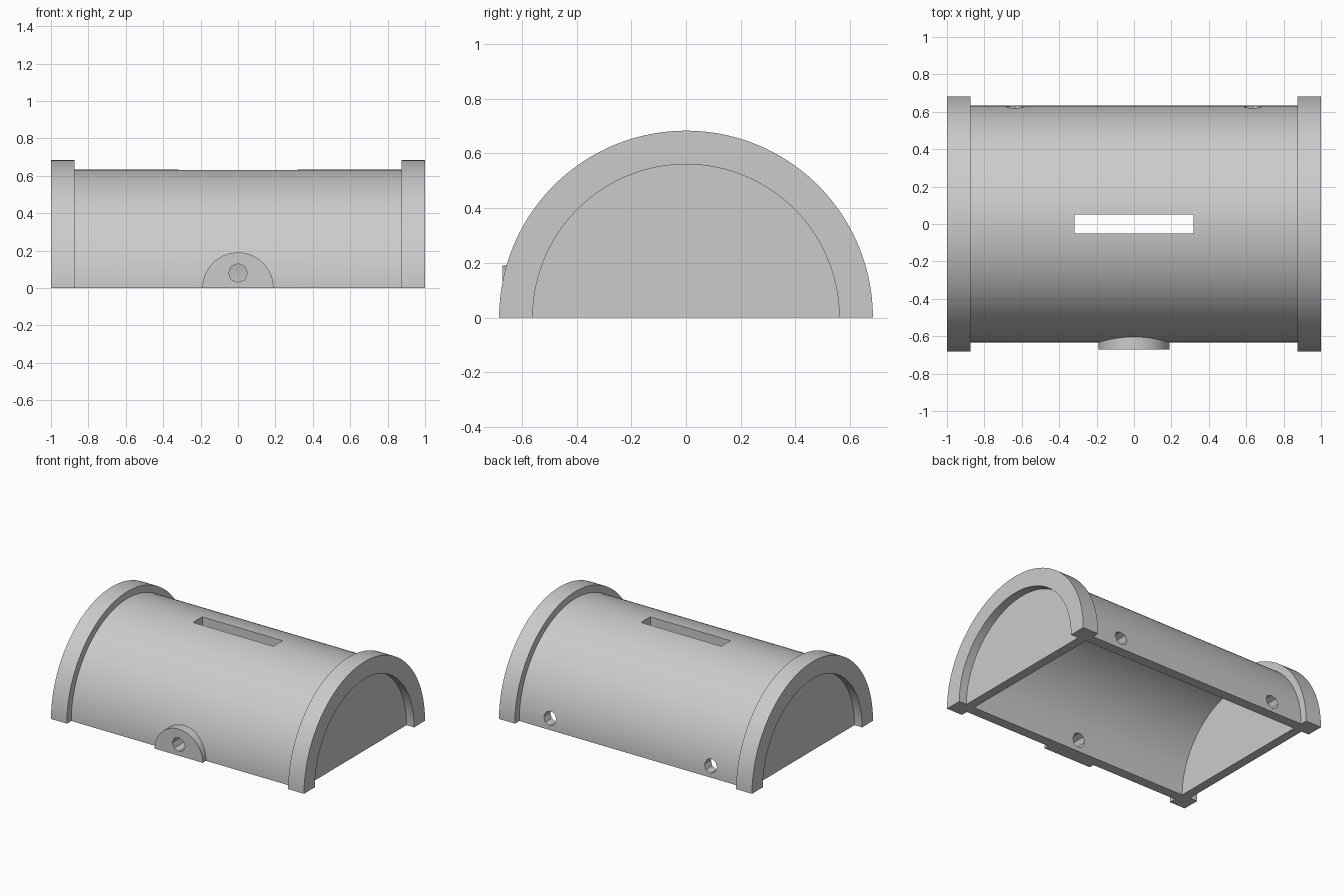
import bpy, bmesh, math
from mathutils import Matrix, Vector

cube = bpy.data.objects.get("Cube")
if cube:
    bpy.data.objects.remove(cube, do_unlink=True)

grey = bpy.data.materials.new("light_grey")
grey.use_nodes = True
grey.diffuse_color = (0.6, 0.6, 0.6, 1)
grey.node_tree.nodes["Principled BSDF"].inputs["Base Color"].default_value = (0.6, 0.6, 0.6, 1)

RIM, SHELL, BORE = 0.683, 0.633, 0.56      # radii
RIM_IN, WALL = 0.875, 0.94                 # rim inner side, end wall outer face


def finish(bm, name):
    bmesh.ops.recalc_face_normals(bm, faces=bm.faces)
    mesh = bpy.data.meshes.new(name)
    bm.to_mesh(mesh)
    bm.free()
    mesh.materials.append(grey)
    obj = bpy.data.objects.new(name, mesh)
    bpy.context.collection.objects.link(obj)
    return obj


def rod(name, centre, radius, depth, sides):
    """Cylinder along y."""
    bm = bmesh.new()
    place = Matrix.Translation(centre) @ Matrix.Rotation(math.pi / 2, 4, 'X')
    bmesh.ops.create_cone(bm, cap_ends=True, segments=sides, radius1=radius,
                          radius2=radius, depth=depth, matrix=place)
    return finish(bm, name)


def combine(target, other, operation):
    mod = target.modifiers.new(other.name, 'BOOLEAN')
    mod.operation, mod.solver, mod.object = operation, 'EXACT', other
    bpy.context.view_layer.objects.active = target
    bpy.ops.object.modifier_apply(modifier=mod.name)
    bpy.data.objects.remove(other, do_unlink=True)


# Half-round housing: section with rims and recessed end walls, swept half a turn
half = [(RIM_IN, SHELL), (RIM_IN, RIM), (1, RIM), (1, BORE),
        (WALL, BORE), (WALL, 0), (RIM_IN, 0), (RIM_IN, BORE)]
section = half + [(-x, r) for x, r in reversed(half)]
STEPS = 96
bm = bmesh.new()
rings = []
for i in range(STEPS + 1):
    a = math.pi * i / STEPS
    rings.append([bm.verts.new((x, -r * math.cos(a), r * math.sin(a))) for x, r in section])
n = len(section)
for a, b in zip(rings, rings[1:]):
    for j in range(n):
        k = (j + 1) % n
        if section[j][1] or section[k][1]:
            bm.faces.new((a[j], a[k], b[k], b[j]))
bm.faces.new(rings[0])
bm.faces.new(rings[-1])
bmesh.ops.remove_doubles(bm, verts=bm.verts, dist=1e-5)
housing = finish(bm, "housing")

# Half-round boss low on the front
bm = bmesh.new()
arc = [math.pi * i / 48 for i in range(49)]
face = bm.faces.new([bm.verts.new((0.19 * math.cos(a), -0.67, 0.19 * math.sin(a))) for a in arc])
grown = bmesh.ops.extrude_face_region(bm, geom=[face], use_keep_orig=True)
bmesh.ops.translate(bm, vec=(0, 0.09, 0),
                    verts=[v for v in grown["geom"] if isinstance(v, bmesh.types.BMVert)])
combine(housing, finish(bm, "front_boss"), 'UNION')

# Screw holes: one through the boss, two in the back
for x, y in ((0, -0.6), (-0.635, 0.6), (0.635, 0.6)):
    combine(housing, rod("hole_cutter", Vector((x, y, 0.08)), 0.05, 0.3, 8), 'DIFFERENCE')

# Slot along the top
bm = bmesh.new()
bmesh.ops.create_cube(bm, size=1, matrix=Matrix.Translation((0, 0, 0.6)) @ Matrix.Diagonal((0.636, 0.104, 0.3, 1)))
combine(housing, finish(bm, "slot_cutter"), 'DIFFERENCE')

bpy.ops.object.select_all(action='DESELECT')
housing.select_set(True)
bpy.context.view_layer.objects.active = housing
bpy.ops.object.shade_smooth_by_angle(angle=math.radians(30))
